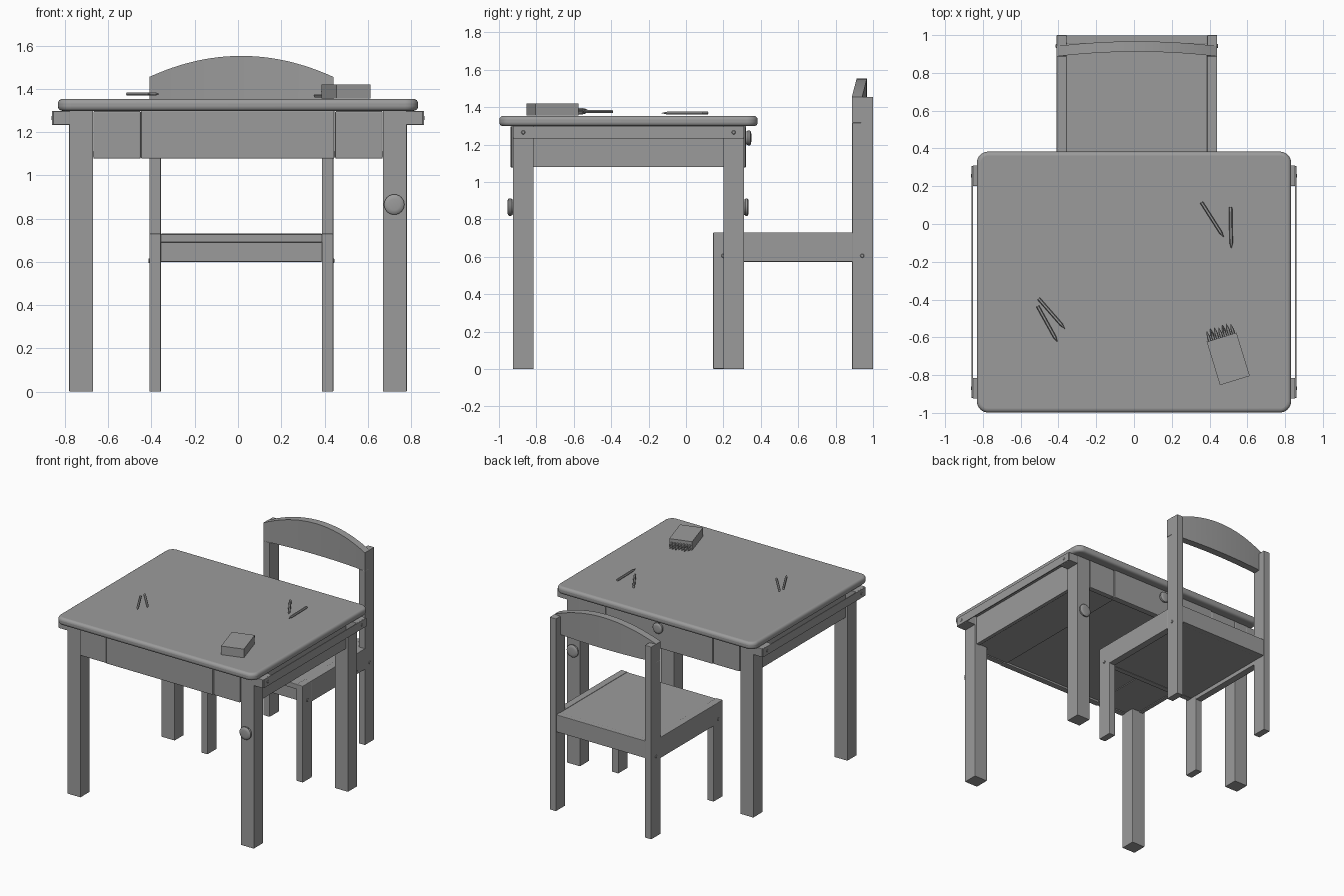
import bpy, bmesh, math
from mathutils import Vector

if "Cube" in bpy.data.objects:
    bpy.data.objects.remove(bpy.data.objects["Cube"])

# One dark grey paint for everything
PAINT = bpy.data.materials.new("dark_grey")
PAINT.diffuse_color = (0.33, 0.33, 0.33, 1)
PAINT.use_nodes = True
PAINT.node_tree.nodes["Principled BSDF"].inputs["Base Color"].default_value = PAINT.diffuse_color


def finish(name, bm, bevel=0.0, segs=2, smooth=False):
    bmesh.ops.recalc_face_normals(bm, faces=bm.faces)
    me = bpy.data.meshes.new(name)
    bm.to_mesh(me)
    bm.free()
    me.materials.append(PAINT)
    ob = bpy.data.objects.new(name, me)
    bpy.context.collection.objects.link(ob)
    if bevel:
        m = ob.modifiers.new("Bevel", 'BEVEL')
        m.width, m.segments = bevel, segs
        m.limit_method, m.angle_limit = 'ANGLE', math.radians(40)
    if smooth:
        bpy.ops.object.select_all(action='DESELECT')
        bpy.context.view_layer.objects.active = ob
        ob.select_set(True)
        bpy.ops.object.shade_smooth_by_angle(angle=math.radians(35))
    return ob


def box(name, x, y, z, bevel=0.003, segs=2, corner=0.0):
    bm = bmesh.new()
    bmesh.ops.create_cube(bm, size=1)
    for v in bm.verts:
        v.co = Vector([(a + b) / 2 + c * (b - a) for (a, b), c in zip((x, y, z), v.co)])
    if corner:
        edges = [e for e in bm.edges if abs(e.verts[0].co.z - e.verts[1].co.z) > 1e-4]
        bmesh.ops.bevel(bm, geom=edges, offset=corner, segments=8, profile=0.5, affect='EDGES')
    return finish(name, bm, bevel, segs, segs > 2)


def lathe(name, start, direction, profile, sides=24, smooth=True):
    """Stack of rings: profile holds (distance along direction, radius)."""
    bm = bmesh.new()
    d = Vector(direction).normalized()
    q = d.to_track_quat('Z', 'Y')
    rings = []
    for h, r in profile:
        rings.append([bm.verts.new(Vector(start) + d * h + q @ Vector(
            (r * math.cos(2 * math.pi * i / sides), r * math.sin(2 * math.pi * i / sides), 0)))
            for i in range(sides)])
    for a, b in zip(rings, rings[1:]):
        for i in range(sides):
            j = (i + 1) % sides
            bm.faces.new((a[i], a[j], b[j], b[i]))
    bm.faces.new(rings[0])
    bm.faces.new(rings[-1])
    return finish(name, bm, smooth=smooth)


def mirror_range(s, a, b, cx=0.0):
    return tuple(sorted((cx + s * a, cx + s * b)))


def screw(name, pos, direction):
    lathe(name, pos, direction, [(-0.005, 0.011), (0.002, 0.011), (0.005, 0.008)], 12)


def knob(name, pos, direction, r, depth):
    lathe(name, pos, direction, [(-0.01, r * 0.8), (depth * 0.15, r * 0.88), (depth * 0.35, r),
                                 (depth * 0.7, r), (depth * 0.92, r * 0.85), (depth, r * 0.55)])


def pencil(name, a, b, r=0.009):
    a, b = Vector(a), Vector(b)
    n = (b - a).length
    lathe(name, a, b - a, [(0, r), (n - 0.03, r), (n, 0.001)], 6, False)


# Table top
box("table_top", (-0.832, 0.832), (-0.998, 0.383), (1.298, 1.353), 0.02, 4, corner=0.06)

# Table legs, side aprons and side rails
for s, side in ((-1, "left"), (1, "right")):
    for y, end in (((-0.925, -0.815), "front"), ((0.2, 0.31), "back")):
        box(f"table_{end}_{side}_leg", mirror_range(s, 0.67, 0.78), y, (0, 1.3))
        box(f"{side}_{end}_rail_spacer", mirror_range(s, 0.775, 0.853), y, (1.233, 1.297))
        screw(f"{side}_{end}_rail_screw", (s * 0.858, sum(y) / 2, 1.265), (s, 0, 0))
    box(f"{side}_rail", mirror_range(s, 0.853, 0.86), (-0.92, 0.306), (1.233, 1.297), 0.001)
    box(f"{side}_apron", mirror_range(s, 0.735, 0.765), (-0.82, 0.205), (1.08, 1.3))

# Front and back aprons with a central drawer face
for end, fy, iy in (("front", -0.938, -0.89), ("back", 0.322, 0.275)):
    y = tuple(sorted((fy, iy)))
    box(f"{end}_drawer_face", (-0.448, 0.446), y, (1.077, 1.3), 0.006)
    y2 = tuple(sorted((fy + (0.005 if fy < 0 else -0.005), iy)))
    for s, side in ((-1, "left"), (1, "right")):
        box(f"{end}_{side}_panel", mirror_range(s, 0.449, 0.669), y2, (1.077, 1.297), 0.006)

# Drawer body and under-table boards
box("drawer_bottom", (-0.43, 0.43), (-0.9, 0.285), (1.092, 1.11), 0)
for s, side in ((-1, "left"), (1, "right")):
    box(f"{side}_drawer_wall", mirror_range(s, 0.42, 0.446), (-0.9, 0.285), (1.086, 1.28), 0)
    box(f"{side}_under_board", mirror_range(s, 0.446, 0.74), (-0.9, 0.285), (1.086, 1.11), 0)

# Knobs
knob("drawer_knob", (0, 0.322, 1.235), (0, 1, 0), 0.04, 0.027)
knob("front_leg_knob", (0.722, -0.925, 0.865), (0, -1, 0), 0.047, 0.03)
knob("back_leg_knob", (0.722, 0.31, 0.865), (0, 1, 0), 0.047, 0.025)

# Chair legs and side rails
CX = 0.0155
for s, side in ((-1, "left"), (1, "right")):
    x = mirror_range(s, 0.372, 0.425, CX)
    box(f"chair_front_{side}_leg", x, (0.145, 0.255), (0, 0.73), 0.004)
    box(f"chair_back_{side}_leg", x, (0.888, 1.0), (0, 1.317))
    box(f"chair_back_{side}_post", x, (0.935, 1.0), (1.31, 1.455))
    box(f"seat_{side}_rail", x, (0.25, 0.89), (0.573, 0.73))
    for y, z, n in ((0.2, 0.605, "front"), (0.942, 0.605, "back")):
        screw(f"chair_{side}_{n}_screw", (CX + s * 0.425, y, z), (s, 0, 0))

# Seat
sx = (-0.357, 0.388)
box("seat", sx, (0.15, 0.96), (0.69, 0.728), 0.003)
box("seat_front_rail", sx, (0.165, 0.205), (0.6, 0.69))
box("seat_back_rail", sx, (0.955, 0.998), (0.6, 0.73))
box("seat_underside", sx, (0.2, 0.96), (0.603, 0.62), 0)

# Curved backrest with an arched top edge
bm = bmesh.new()
N, cols = 24, []
for i in range(N + 1):
    t = 2 * i / N - 1
    k = 1 - t * t
    y, top = 0.887 + 0.025 * k, 1.455 + 0.097 * k
    cols.append([bm.verts.new((CX + 0.425 * t, yy, zz)) for yy, zz in
                 ((y, 1.317), (y + 0.055, 1.317), (y + 0.055, top), (y, top))])
for a, b in zip(cols, cols[1:]):
    for i in range(4):
        j = (i + 1) % 4
        bm.faces.new((a[i], a[j], b[j], b[i]))
bm.faces.new(cols[0])
bm.faces.new(cols[-1])
finish("backrest", bm, smooth=True)

# Loose pencils
for i, (a, b, z) in enumerate((((0.357, 0.115), (0.475, -0.07), 1.368),
                               ((0.511, 0.09), (0.515, -0.13), 1.368),
                               ((-0.51, -0.435), (-0.405, -0.625), 1.376),
                               ((-0.505, -0.395), (-0.365, -0.555), 1.376))):
    pencil(f"pencil_{i + 1}", (*a, z), (*b, z))

# Pencil box with pencil tips sticking out
ob = box("pencil_box", (-0.0825, 0.0825), (-0.12, 0.12), (0, 0.065), 0)
ob.location = (0.499, -0.714, 1.354)
ang = math.radians(17)
ob.rotation_euler.z = ang
along = Vector((-math.sin(ang), math.cos(ang), 0))
across = Vector((math.cos(ang), math.sin(ang), 0))
for row in range(2):
    for i in range(7):
        base = Vector(ob.location) + across * (i - 3) * 0.022 + Vector((0, 0, 0.013 + row * 0.021))
        pencil(f"boxed_pencil_{row * 7 + i + 1}", base + along * 0.1,
               base + along * (0.165 + 0.008 * ((i * 2 + row) % 3)))
